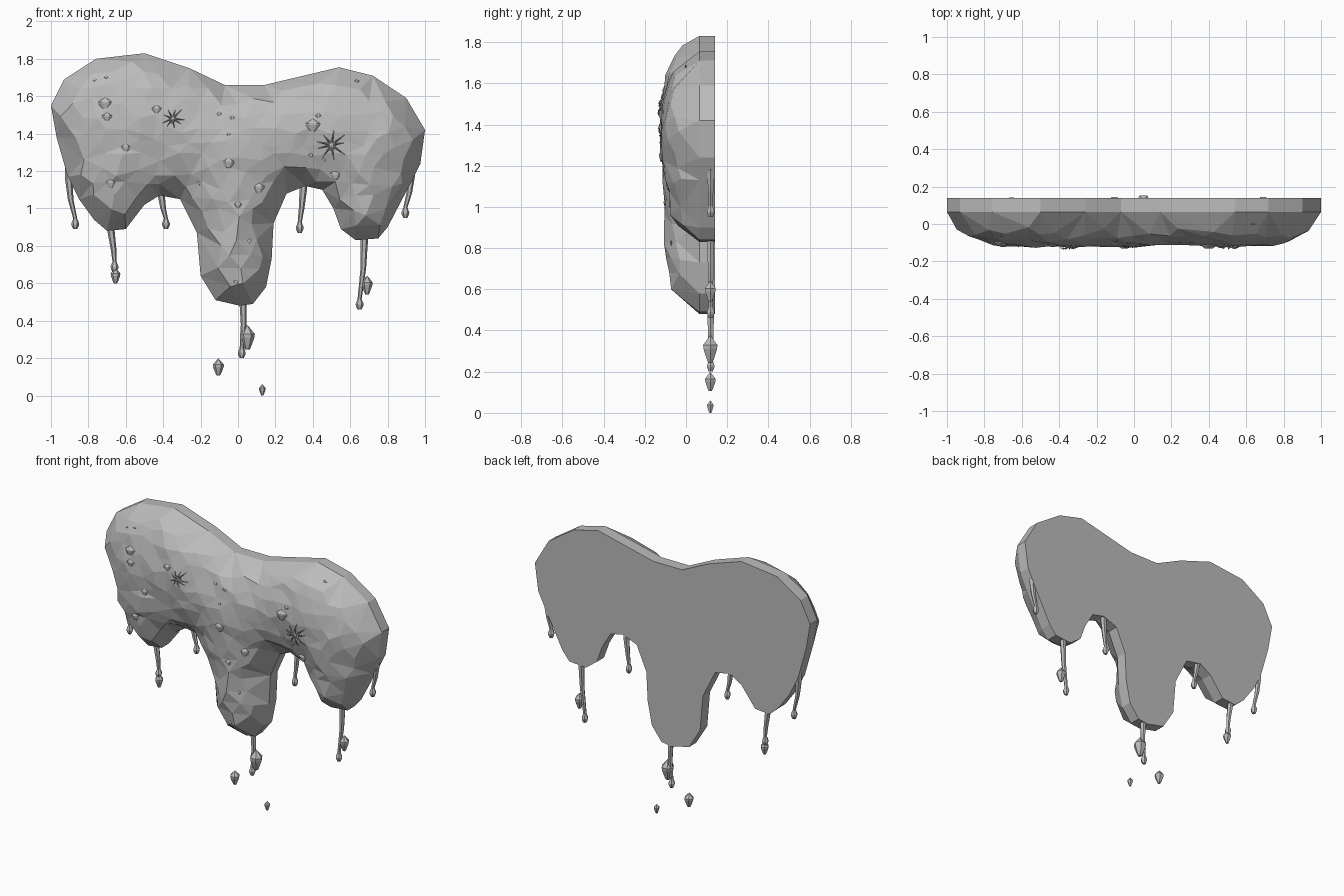
import bpy, bmesh, math, random
from mathutils import Vector
from mathutils.bvhtree import BVHTree
from mathutils.geometry import delaunay_2d_cdt, intersect_point_line

cube = bpy.data.objects.get("Cube")
if cube:
    bpy.data.objects.remove(cube, do_unlink=True)
random.seed(4)

grey = bpy.data.materials.new("plain grey")
grey.use_nodes = True
colour = (0.5, 0.5, 0.5, 1)
grey.diffuse_color = colour
grey.node_tree.nodes["Principled BSDF"].inputs["Base Color"].default_value = colour

BACK, RIM, BULGE, ROUND = 0.14, 0.065, 0.185, 0.35

# Outline of the slime, clockwise from the far left (x, z)
OUTLINE = [Vector(p) for p in (
    (-1, 1.55), (-.93, 1.69), (-.76, 1.8), (-.5, 1.83), (-.26, 1.75), (-.07, 1.66),
    (.14, 1.66), (.54, 1.755), (.72, 1.71), (.9, 1.59), (1, 1.42), (.975, 1.24),
    (.92, 1.13), (.8, .9), (.75, .84), (.63, .83), (.55, .89), (.51, 1), (.45, 1.1),
    (.36, 1.12), (.26, 1.08), (.19, .92), (.18, .73), (.15, .58), (.08, .49),
    (.01, .48), (-.12, .51), (-.2, .64), (-.22, .87), (-.31, 1.05), (-.42, 1.07),
    (-.5, 1.02), (-.6, .89), (-.7, .88), (-.77, .94), (-.85, 1.05), (-.91, 1.17),
    (-.97, 1.38))]
SIDES = list(zip(OUTLINE, OUTLINE[1:] + OUTLINE[:1]))


def inside(p):
    hit = False
    for a, b in SIDES:
        if (a.y > p.y) != (b.y > p.y):
            if p.x < a.x + (b.x - a.x) * (p.y - a.y) / (b.y - a.y):
                hit = not hit
    return hit


def edge_distance(p):
    best = 9
    for a, b in SIDES:
        q, t = intersect_point_line(p, a, b)
        q = a.lerp(b, min(max(t, 0), 1))
        best = min(best, (Vector((q[0], q[1])) - p).length)
    return best


def front_y(p):
    t = min(edge_distance(p) / ROUND, 1)
    return RIM - BULGE * math.sqrt(max(0, 1 - (1 - t) ** 2))


def finish(bm, name):
    bmesh.ops.recalc_face_normals(bm, faces=bm.faces)
    mesh = bpy.data.meshes.new(name)
    bm.to_mesh(mesh)
    mesh.materials.append(grey)
    obj = bpy.data.objects.new(name, mesh)
    bpy.context.collection.objects.link(obj)
    return obj


def add_rings(bm, rings, sides=6, flat=1):
    """Skin a stack of horizontal rings given as (centre, radius)."""
    loops = []
    for c, r in rings:
        loops.append([bm.verts.new(c + Vector((r * math.cos(a), flat * r * math.sin(a), 0)))
                      for a in (math.tau * i / sides for i in range(sides))])
    for low, high in zip(loops, loops[1:]):
        for i in range(sides):
            j = (i + 1) % sides
            bm.faces.new((low[i], low[j], high[j], high[i]))
    bm.faces.new(loops[0])
    bm.faces.new(loops[-1])


def add_gem(bm, c, width, height, flat=1):
    profile = ((1, .06), (.3, 1), (0, .95), (-.75, .5), (-1, .3))
    add_rings(bm, [(c + Vector((0, 0, h * height)), r * width) for h, r in profile], 6, flat)


# Main slime body: bulging faceted front, straight rim, flat back
points = list(OUTLINE)
step = 0.1
for row in range(20):
    for col in range(22):
        p = Vector((-1.05 + step * (col + row % 2 / 2), .45 + step * .75 * row))
        p += Vector((random.uniform(-.025, .025), random.uniform(-.025, .025)))
        if inside(p) and edge_distance(p) > .035:
            points.append(p)
count = len(OUTLINE)
flat_verts, _, tris, *_ = delaunay_2d_cdt(points, [], [list(range(count))], 1, 1e-5)
bm = bmesh.new()
verts = []
for p in flat_verts:
    y = front_y(p)
    if y < RIM - .02:
        y += random.uniform(-.008, .008)
    verts.append(bm.verts.new((p.x, y, p.y)))
for t in tris:
    bm.faces.new([verts[i] for i in t])
tree = BVHTree.FromBMesh(bm)
border = [e for e in bm.edges if e.is_boundary]
made = bmesh.ops.extrude_edge_only(bm, edges=border)["geom"]
for v in made:
    if isinstance(v, bmesh.types.BMVert):
        v.co.y = BACK
bmesh.ops.contextual_create(
    bm, geom=[e for e in made if isinstance(e, bmesh.types.BMEdge) and e.is_boundary])
finish(bm, "slime_body")


def on_front(x, z):
    hit = tree.ray_cast(Vector((x, -1, z)), Vector((0, 1, 0)))[0]
    return hit or Vector((x, RIM, z))


# Thin drips ending in a small bulb: top, middle and tip (x, z)
DRIPS = (((-.91, 1.22), (-.895, 1.05), (-.87, .89)),
         ((-.69, .96), (-.665, .78), (-.66, .66)),
         ((-.42, 1.14), (-.4, 1), (-.385, .89)),
         ((.025, .6), (.03, .38), (.02, .2)),
         ((.355, 1.17), (.34, 1), (.33, .87)),
         ((.68, .95), (.67, .68), (.65, .46)),
         ((.935, 1.24), (.915, 1.08), (.895, .95)))
for n, path in enumerate(DRIPS):
    top, mid, tip = (Vector((x, .12, z)) for x, z in path)
    up = Vector((0, 0, 1))
    bm = bmesh.new()
    add_rings(bm, [(top, .014), (top.lerp(mid, .4), .02), (mid, .015),
                   (tip + up * .055, .011), (tip + up * .03, .021),
                   (tip + up * .02, .02), (tip, .011)])
    finish(bm, f"drip_{n + 1}")

# Hanging and falling droplets: x, z, half width, half height
DROPS = ((-.655, .64, .026, .042), (.05, .31, .04, .065), (.69, .59, .03, .05),
         (-.105, .152, .03, .045), (.13, .03, .018, .03))
for n, (x, z, w, h) in enumerate(DROPS):
    bm = bmesh.new()
    add_gem(bm, Vector((x, .118, z)), w, h)
    finish(bm, f"droplet_{n + 1}")

# Small beads stuck to the front: x, z, half width
BEADS = ((-.765, 1.685, .01), (-.705, 1.7, .011), (-.71, 1.56, .038), (-.7, 1.49, .026),
         (-.435, 1.53, .026), (-.6, 1.325, .026), (-.68, 1.135, .027), (-.21, 1.135, .012),
         (-.1, 1.505, .013), (-.03, 1.485, .013), (-.05, 1.395, .01), (-.05, 1.245, .033),
         (.11, 1.11, .032), (0, 1.02, .02), (.06, .825, .014), (-.01, .605, .016),
         (.4, 1.445, .039), (.43, 1.495, .015), (.39, 1.285, .013), (.52, 1.18, .03),
         (.46, 1.26, .011), (.635, 1.68, .013))
bm = bmesh.new()
for x, z, w in BEADS:
    add_gem(bm, on_front(x, z), w, w * .85, .4)
finish(bm, "front_beads")


# Little many-legged bugs clinging to the front
def add_bug(name, x, z, size):
    bm = bmesh.new()
    add_gem(bm, on_front(x, z), size * .3, size * .4, .5)
    for i in range(9):
        a = math.tau * i / 9 + random.uniform(-.2, .2)
        reach = size * random.uniform(.75, 1.1)
        side = Vector((-math.sin(a), 0, math.cos(a))) * size * .06
        last = None
        for t, lift in ((.15, .006), (.55, .014), (1, .002)):
            c = on_front(x + math.cos(a) * reach * t, z + math.sin(a) * reach * t)
            c.y -= lift
            thin = side * (1.2 - t)
            ring = [bm.verts.new(c + o) for o in
                    (thin, Vector((0, -thin.length, 0)), -thin, Vector((0, thin.length, 0)))]
            if last:
                for k in range(4):
                    m = (k + 1) % 4
                    bm.faces.new((last[k], last[m], ring[m], ring[k]))
            else:
                bm.faces.new(ring)
            last = ring
        bm.faces.new(last)
    finish(bm, name)


add_bug("right_bug", -.35, 1.48, .065)
add_bug("left_bug", .5, 1.34, .085)
